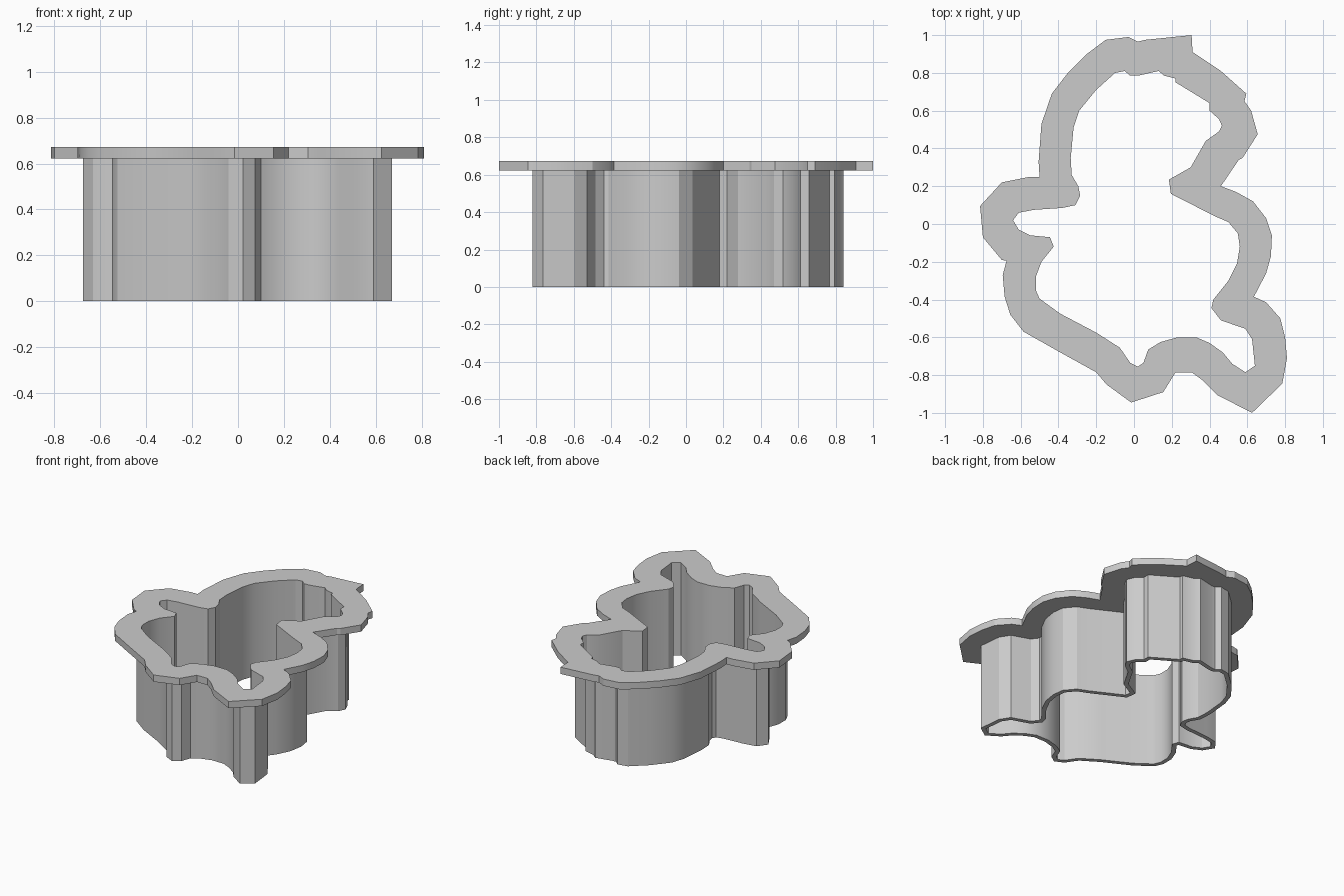
import bpy
from mathutils import Vector

WALL_THICKNESS = 0.03
FLANGE_BOTTOM = 0.623
FLANGE_TOP = 0.672

cube = bpy.data.objects.get("Cube")
if cube:
    bpy.data.objects.remove(cube, do_unlink=True)


def make_material(name, colour):
    material = bpy.data.materials.new(name)
    material.use_nodes = True
    material.diffuse_color = colour
    shader = material.node_tree.nodes["Principled BSDF"]
    shader.inputs["Base Color"].default_value = colour
    return material


def profile(pairs):
    """Turn a clockwise outline given in hundredths into points."""
    return [Vector(pair) / 100 for pair in pairs]


def offset_outward(points, distance):
    """Shift every edge of a clockwise outline outward with mitred corners."""
    result = []
    for i, point in enumerate(points):
        before = (point - points[i - 1]).normalized()
        after = (points[(i + 1) % len(points)] - point).normalized()
        normal_before = Vector((-before.y, before.x))
        normal_after = Vector((-after.y, after.x))
        spread = max(1 + normal_before.dot(normal_after), 0.7)
        result.append(point + (normal_before + normal_after) * distance / spread)
    return result


def extruded_ring(name, outer, inner, bottom, top, material):
    """Fill the band between two outlines and extrude it between two heights."""
    curve = bpy.data.curves.new(name, "CURVE")
    curve.dimensions = "2D"
    curve.fill_mode = "BOTH"
    curve.extrude = (top - bottom) / 2
    for outline in (outer, inner):
        spline = curve.splines.new("POLY")
        spline.points.add(len(outline) - 1)
        for target, point in zip(spline.points, outline):
            target.co = (point.x, point.y, 0, 1)
        spline.use_cyclic_u = True
    curve.materials.append(material)
    ring = bpy.data.objects.new(name, curve)
    ring.location.z = (top + bottom) / 2
    bpy.context.collection.objects.link(ring)

    # Turn the curve into a welded mesh with crisp corners
    bpy.ops.object.select_all(action="DESELECT")
    ring.select_set(True)
    bpy.context.view_layer.objects.active = ring
    bpy.ops.object.convert(target="MESH")
    bpy.ops.object.mode_set(mode="EDIT")
    bpy.ops.mesh.select_all(action="SELECT")
    bpy.ops.mesh.remove_doubles(threshold=0.0005)
    bpy.ops.mesh.normals_make_consistent(inside=False)
    bpy.ops.object.mode_set(mode="OBJECT")
    bpy.ops.object.shade_smooth_by_angle(angle=0.45)


# Opening: the inner outline shared by the wall and the flange
opening = profile([
    (-5, 81), (-2, 78.5), (2, 78.5), (13, 81), (16, 78.5), (22, 77), (22, 75),
    (40, 64), (40, 60), (45, 55.5), (46.5, 52), (45, 49), (38, 44), (30, 30),
    (18.5, 23.5), (19.5, 16), (43, 4), (50, 1), (55, -5), (56, -12),
    (54.5, -21), (50, -30), (42, -40), (41, -44.5), (46, -51), (59, -55.5),
    (62.5, -61), (64, -75), (59, -78.5), (52, -74), (47, -68), (40, -63),
    (33, -60), (23, -60), (14, -62.5), (7.5, -66.5), (5, -73.5), (2, -75.5),
    (-2, -73.5), (-7.5, -65.5), (-20, -57.5), (-39, -47.5), (-50, -39.5),
    (-52, -35), (-52, -28), (-49, -20), (-42.5, -12), (-44.5, -7), (-55, -6),
    (-61, -3), (-64, 2), (-61, 6), (-53, 7.5), (-38, 8.5), (-31, 10),
    (-28.5, 15), (-29.5, 20), (-33, 26), (-33.5, 35), (-32, 51), (-29, 60),
    (-20, 71), (-10, 80),
])

# Rim: the outer outline of the flange
rim = profile([
    (30.5, 100), (31, 91), (43, 83), (46, 81), (59.5, 69), (58.5, 65),
    (62, 60), (65.5, 47.5), (57.5, 35), (55.5, 34), (46, 20), (54, 17),
    (63, 12), (70, 3), (73, -6), (72.5, -17), (70, -26), (63.5, -38.5),
    (70, -41.5), (77.5, -50), (80, -60), (81, -71), (78.5, -84.5),
    (62.5, -100), (44, -90.5), (36, -82.5), (30.5, -78.5), (22, -78.5),
    (15.5, -89), (-1.5, -94.5), (-14.5, -85), (-20, -78.5), (-39, -68),
    (-58.5, -57), (-65.5, -48), (-68.5, -38.5), (-69.5, -27), (-67.5, -19.5),
    (-70, -19), (-80, -7), (-81.5, 9.5), (-70, 22), (-55, 25), (-50, 25),
    (-50.5, 33), (-49, 53), (-43.5, 69), (-35, 80), (-25, 90), (-15, 97.5),
    (-3, 99), (2, 96.5), (6, 97.5),
])

grey = make_material("plain grey", (0.6, 0.6, 0.6, 1))

# Thin cutting wall and the wide grip flange on top of it
wall_outline = offset_outward(opening, WALL_THICKNESS)
extruded_ring("cutting_wall", wall_outline, opening, 0, FLANGE_BOTTOM, grey)
extruded_ring("grip_flange", rim, opening, FLANGE_BOTTOM, FLANGE_TOP, grey)
